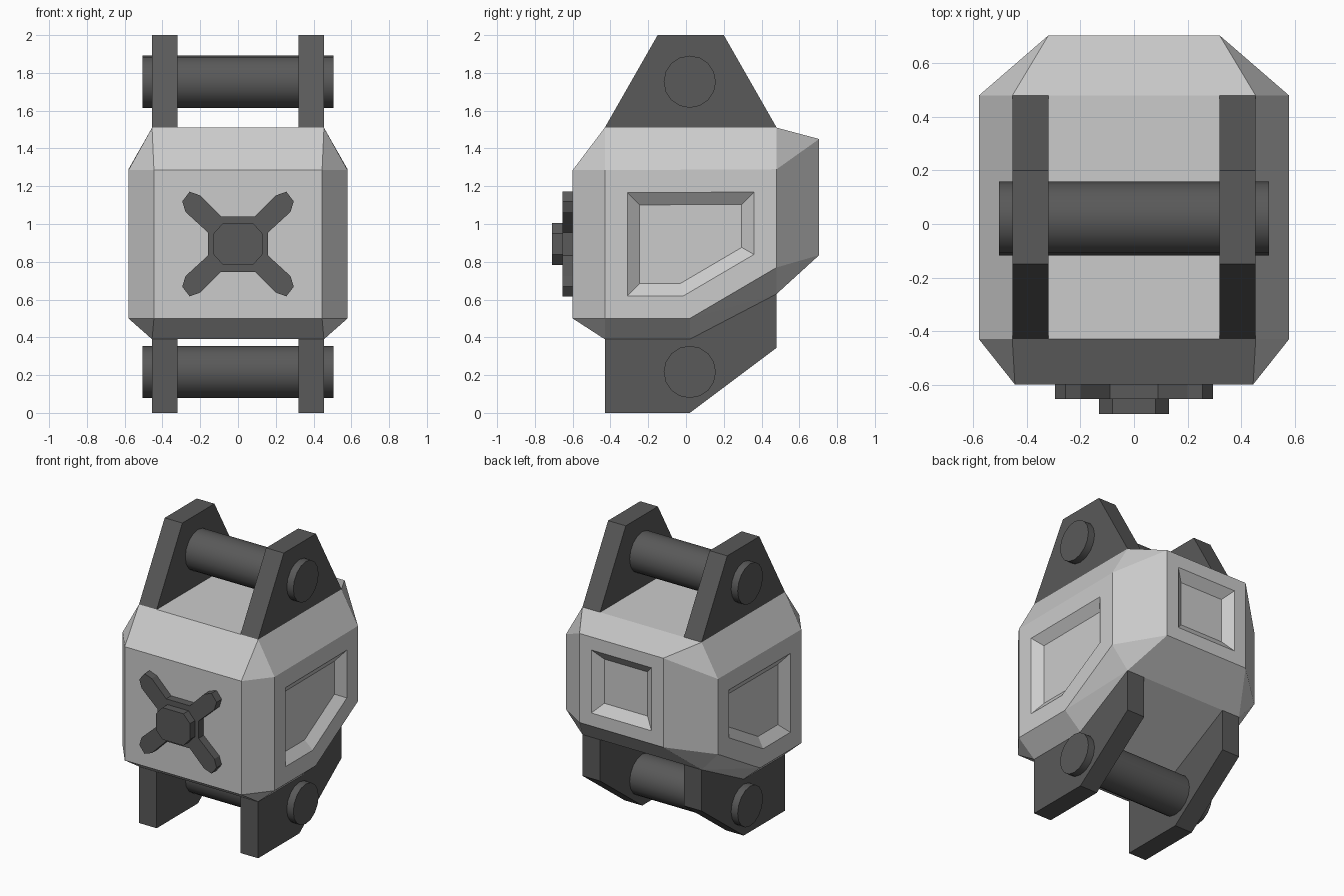
import bpy, bmesh, math
from mathutils import Vector

if "Cube" in bpy.data.objects:
    bpy.data.objects.remove(bpy.data.objects["Cube"])


def finish(name, bm):
    bmesh.ops.recalc_face_normals(bm, faces=bm.faces[:])
    me = bpy.data.meshes.new(name)
    bm.to_mesh(me)
    bm.free()
    ob = bpy.data.objects.new(name, me)
    bpy.context.collection.objects.link(ob)
    return ob


def prism(name, points, offset):
    """Extrude one flat polygon of 3D points by an offset vector."""
    bm = bmesh.new()
    face = bm.faces.new([bm.verts.new(p) for p in points])
    ext = bmesh.ops.extrude_face_region(bm, geom=[face], use_keep_orig=True)
    moved = [g for g in ext["geom"] if isinstance(g, bmesh.types.BMVert)]
    bmesh.ops.translate(bm, verts=moved, vec=offset)
    return finish(name, bm)


# Faceted body: hull of one side's corners mirrored across x
corners = [
    # side panel
    (0.58, -0.43, 0.50), (0.58, 0.02, 0.50), (0.58, 0.48, 0.77),
    (0.58, 0.48, 1.29), (0.58, -0.43, 1.285),
    # front and back plates
    (0.445, -0.60, 0.50), (0.445, -0.60, 1.285),
    (0.32, 0.705, 0.835), (0.32, 0.705, 1.45),
    # top and underside
    (0.455, -0.43, 1.51), (0.455, 0.48, 1.51),
    (0.455, -0.43, 0.39), (0.455, 0.02, 0.39), (0.455, 0.48, 0.63),
]
bm = bmesh.new()
for x, y, z in corners:
    for s in (1, -1):
        bm.verts.new((s * x, y, z))
bmesh.ops.convex_hull(bm, input=bm.verts[:])
bmesh.ops.dissolve_limit(bm, angle_limit=math.radians(1), verts=bm.verts[:], edges=bm.edges[:])
bmesh.ops.recalc_face_normals(bm, faces=bm.faces[:])

# Recessed panels on both sides and the back
for direction, rim in (((1, 0, 0), 0.12), ((-1, 0, 0), 0.12), ((0, 1, 0), 0.09)):
    bm.normal_update()
    panel = max(bm.faces, key=lambda f: f.normal.dot(Vector(direction)) * 10 + f.calc_area())
    bmesh.ops.inset_individual(bm, faces=[panel], thickness=rim, use_even_offset=True)
    bmesh.ops.inset_individual(bm, faces=[panel], thickness=0.065, use_even_offset=True)
    bmesh.ops.translate(bm, verts=panel.verts[:], vec=Vector(direction) * -0.05)
finish("body", bm)

# Dark fittings
dark = bpy.data.materials.new("dark_metal")
dark.diffuse_color = (0.1, 0.1, 0.1, 1)
dark.use_nodes = True
dark.node_tree.nodes["Principled BSDF"].inputs["Base Color"].default_value = dark.diffuse_color

# Upper and lower lugs
upper = [(-0.43, 1.51), (-0.15, 2.0), (0.2, 2.0), (0.48, 1.51)]
lower = [(-0.43, 0.39), (-0.43, 0.0), (0.02, 0.0), (0.48, 0.345), (0.48, 0.63), (0.02, 0.39)]
fittings = []
for name, prof in (("upper_lug", upper), ("lower_lug", lower)):
    for s in (1, -1):
        fittings.append(prism(name, [(s * 0.32, y, z) for y, z in prof], (s * 0.135, 0, 0)))

# Cross pins
for name, z in (("upper_pin", 1.753), ("lower_pin", 0.217)):
    bpy.ops.mesh.primitive_cylinder_add(vertices=16, radius=0.138, depth=1.01,
                                        location=(0, 0.02, z), rotation=(0, math.pi / 2, 0))
    pin = bpy.context.object
    pin.name = name
    bpy.ops.object.shade_smooth_by_angle(angle=math.radians(35))
    fittings.append(pin)

# Four-armed front boss: one quadrant reflected into a closed outline
CZ = 0.894


def four_way(quad):
    half = quad + [(-x, z) for x, z in reversed(quad)]
    return half + [(-x, -z) for x, z in half]


arm = [(0.158, 0.06), (0.278, 0.17), (0.295, 0.226), (0.256, 0.277), (0.2, 0.257), (0.09, 0.147)]
hub = [(0.13, 0.055), (0.08, 0.11)]
for name, quad, y in (("boss_arms", arm, -0.6), ("boss_hub", hub, -0.655)):
    fittings.append(prism(name, [(x, y, CZ + z) for x, z in four_way(quad)], (0, -0.055, 0)))

for ob in fittings:
    ob.data.materials.append(dark)
